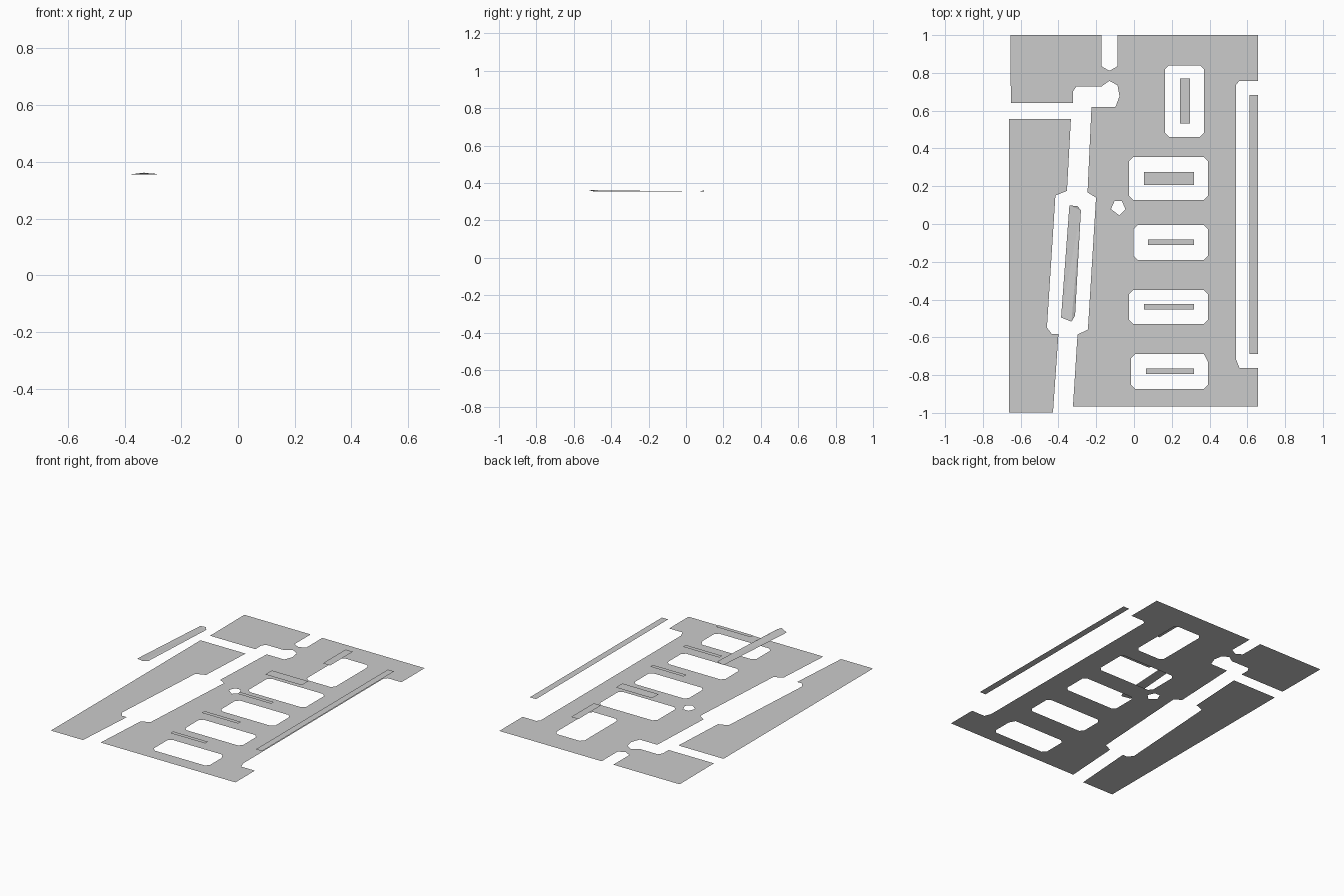
import bpy, bmesh
from mathutils import Vector


def sheet(name, loops, z):
    """Thin upward-facing sheet: first loop is the outline, the rest are holes."""
    bm = bmesh.new()
    edges = []
    for loop in loops:
        vs = [bm.verts.new((x, y, z)) for x, y in loop]
        edges += [bm.edges.new((a, b)) for a, b in zip(vs, vs[1:] + vs[:1])]
    bmesh.ops.triangle_fill(bm, edges=edges, use_beauty=True, normal=Vector((0, 0, 1)))
    finish(name, bm)


def finish(name, bm):
    bm.normal_update()
    for f in bm.faces:
        if f.normal.z < 0:
            f.normal_flip()
    mesh = bpy.data.meshes.new(name)
    bm.to_mesh(mesh)
    bm.free()
    bpy.context.collection.objects.link(bpy.data.objects.new(name, mesh))


def rect(x0, x1, y0, y1):
    return [(x0, y0), (x1, y0), (x1, y1), (x0, y1)]


def chamfered(x0, x1, y0, y1, c=0.022):
    return [(x0 + c, y0), (x1 - c, y0), (x1, y0 + c), (x1, y1 - c),
            (x1 - c, y1), (x0 + c, y1), (x0, y1 - c), (x0, y0 + c)]


# main ground plate with openings
outline = [
    (-0.654, 1), (-0.652, 0.641), (-0.323, 0.641), (-0.323, 0.702), (-0.305, 0.728),
    (-0.172, 0.728), (-0.13, 0.758), (-0.087, 0.734), (-0.077, 0.676), (-0.098, 0.62),
    (-0.225, 0.62), (-0.246, 0.167), (-0.201, 0.14), (-0.244, -0.559), (-0.299, -0.585),
    (-0.323, -0.965), (0.657, -0.965), (0.657, -0.763), (0.559, -0.763), (0.541, -0.718),
    (0.541, 0.739), (0.559, 0.758), (0.657, 0.758), (0.657, 1), (-0.087, 1),
    (-0.087, 0.835), (-0.13, 0.811), (-0.172, 0.835), (-0.172, 1)]
last_opening = chamfered(-0.016, 0.392, -0.874, -0.689)
last_opening[3] = (0.392, -0.73)
pentagon = [(-0.103, 0.122), (-0.064, 0.122), (-0.045, 0.077), (-0.077, 0.045), (-0.122, 0.079)]
sheet("main_ground", [
    outline, pentagon, last_opening,
    chamfered(0.164, 0.371, 0.461, 0.84),
    chamfered(-0.026, 0.392, 0.127, 0.355),
    chamfered(-0.003, 0.392, -0.191, -0.005),
    chamfered(-0.026, 0.392, -0.53, -0.35)], 0)

# side ground plate
sheet("side_ground", [[
    (-0.662, 0.556), (-0.334, 0.556), (-0.355, 0.175), (-0.416, 0.151), (-0.461, -0.548),
    (-0.435, -0.583), (-0.4, -0.583), (-0.429, -0.997), (-0.662, -0.997)]], 0)

# raised flat strips
strips = [(0.244, 0.297, 0.533, 0.769), (0.053, 0.318, 0.207, 0.276),
          (0.074, 0.318, -0.111, -0.082), (0.053, 0.318, -0.453, -0.423),
          (0.064, 0.318, -0.794, -0.765), (0.612, 0.657, -0.689, 0.683)]
for i, r in enumerate(strips, 1):
    sheet(f"raised_strip_{i}", [rect(*r)], 0.1)

# highest, slightly folded slab
bm = bmesh.new()
a, f, e, d, c, b = [bm.verts.new(p) for p in (
    (-0.386, -0.495, 0.355), (-0.331, -0.517, 0.362), (-0.312, -0.485, 0.355),
    (-0.281, 0.072, 0.355), (-0.299, 0.095, 0.36), (-0.342, 0.098, 0.355))]
for face in ((a, f, d), (a, d, b), (f, e, d), (b, d, c)):
    bm.faces.new(face)
finish("high_slab", bm)
